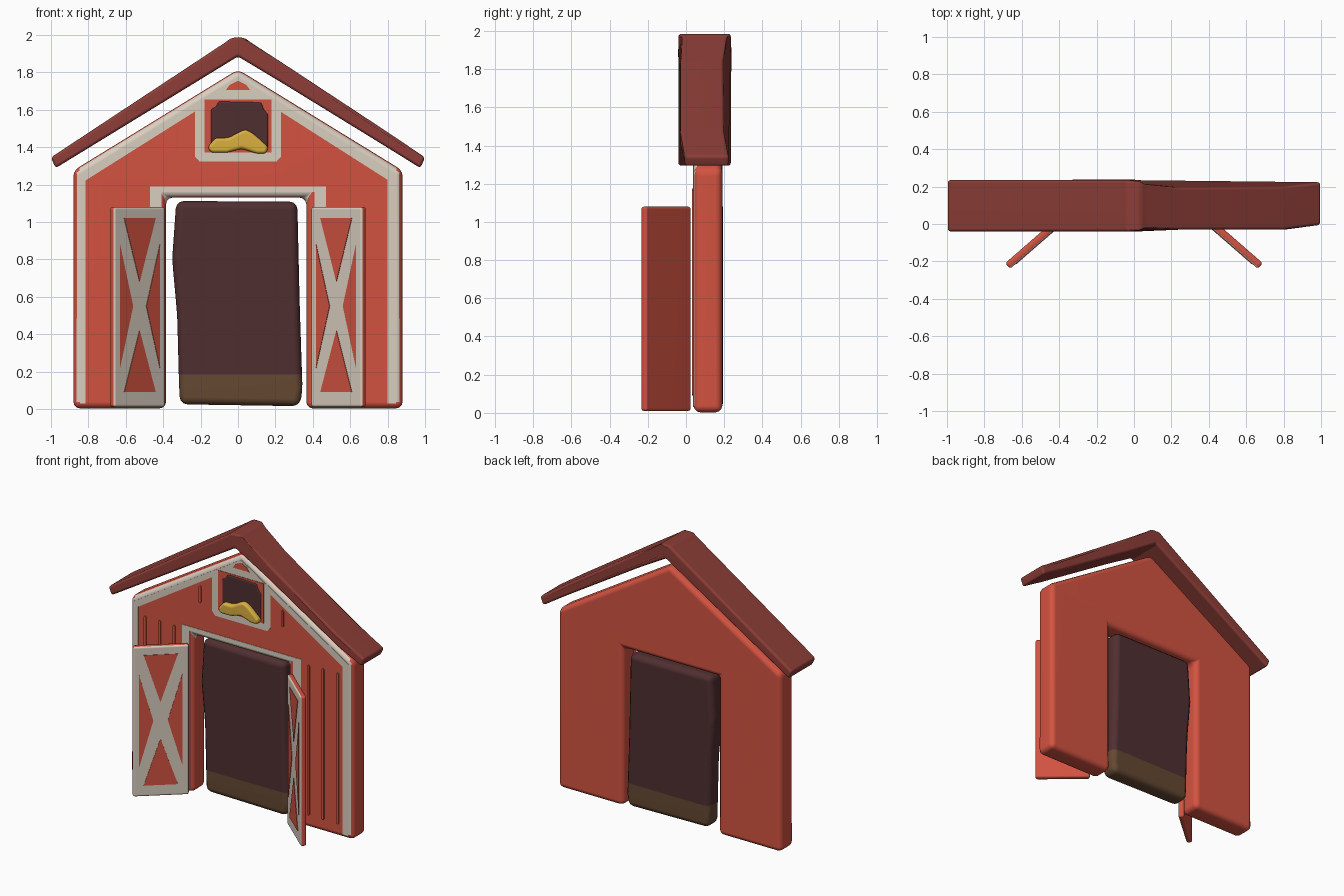
import bpy, bmesh, math
from mathutils import Matrix

cube = bpy.data.objects.get("Cube")
if cube:
    bpy.data.objects.remove(cube, do_unlink=True)


def material(name, rgb):
    m = bpy.data.materials.new(name)
    m.use_nodes = True
    colour = (*rgb, 1)
    m.diffuse_color = colour
    bsdf = m.node_tree.nodes["Principled BSDF"]
    bsdf.inputs["Base Color"].default_value = colour
    bsdf.inputs["Roughness"].default_value = 0.8
    return m


RED = material("barn red", (0.65, 0.086, 0.053))
ROOF = material("roof maroon", (0.265, 0.047, 0.038))
CREAM = material("cream trim", (0.70, 0.62, 0.53))
DARK = material("dark interior", (0.08, 0.028, 0.03))
EARTH = material("earth brown", (0.13, 0.065, 0.032))
STRAW = material("straw yellow", (0.70, 0.43, 0.05))


def prism(name, outline, y0, y1, mats, bevel=0.0, rule=None, shape=None,
          cut_z=None, matrix=None):
    """Extrude an (x, z) outline from y0 to y1, round it and colour it by rule."""
    bm = bmesh.new()
    front = [bm.verts.new((x, y0, z)) for x, z in outline]
    back = [bm.verts.new((x, y1, z)) for x, z in outline]
    bm.faces.new(front)
    bm.faces.new(back[::-1])
    n = len(outline)
    for i in range(n):
        j = (i + 1) % n
        bm.faces.new((front[j], front[i], back[i], back[j]))
    if shape:
        for v in bm.verts:
            shape(v.co)
    bmesh.ops.recalc_face_normals(bm, faces=bm.faces)
    if bevel:
        bmesh.ops.bevel(bm, geom=bm.edges[:], offset=bevel, segments=3,
                        profile=0.5, affect='EDGES', clamp_overlap=True)
    if cut_z is not None:
        bmesh.ops.bisect_plane(bm, geom=bm.verts[:] + bm.edges[:] + bm.faces[:],
                               plane_co=(0, 0, cut_z), plane_no=(0, 0, 1))
    bm.normal_update()
    if rule:
        for f in bm.faces:
            f.material_index = int(rule(f.normal, f.calc_center_median()))
    if matrix:
        bm.transform(matrix)
        bmesh.ops.recalc_face_normals(bm, faces=bm.faces)
    mesh = bpy.data.meshes.new(name)
    bm.to_mesh(mesh)
    bm.free()
    for m in mats:
        mesh.materials.append(m)
    ob = bpy.data.objects.new(name, mesh)
    bpy.context.collection.objects.link(ob)
    if bevel:
        bpy.ops.object.select_all(action='DESELECT')
        ob.select_set(True)
        bpy.context.view_layer.objects.active = ob
        bpy.ops.object.shade_smooth_by_angle(angle=math.radians(50))
        ob.modifiers.new("flat_face_normals", 'WEIGHTED_NORMAL').keep_sharp = True
    return ob


def mirrored(half):
    """Complete a right-hand outline with its left-hand reflection."""
    return half + [(-x, z) for x, z in reversed(half) if x != 0]


FRONT = 0.04  # front plane of the wall


def plate(name, outline, mat, layer=1):
    return prism(name, outline, FRONT - 0.003 * layer, FRONT + 0.002, [mat])


# Wall with doorway; its rounded front rim is cream except at jambs and base
def wall_rule(n, c):
    rim = -0.99 < n.y < -0.8
    lintel = -0.99 < n.y < -0.5 and abs(c.x) < 0.5
    jamb = abs(c.x) < 0.5 and c.z < 1.1
    return (rim or lintel) and c.z > 0.05 and not jamb


prism("barn_wall",
      [(0.365, 0.003), (0.88, 0.003), (0.88, 1.275), (0, 1.815), (-0.88, 1.275),
       (-0.88, 0.003), (-0.385, 0.003), (-0.385, 1.13), (0.365, 1.13)],
      FRONT, 0.19, [RED, CREAM], bevel=0.035, rule=wall_rule)

# Cream trim along the sides, gable and doorway
plate("edge_trim",
      mirrored([(0.80, 0.03), (0.846, 0.03), (0.846, 1.255), (0, 1.775)])
      + [(-0.815, 0.03), (-0.815, 1.222), (0, 1.735), (0.80, 1.225)], CREAM)
plate("doorway_trim",
      mirrored([(0.41, 0.035), (0.47, 0.035), (0.47, 1.19)])
      + mirrored([(0.41, 1.16)])[::-1], CREAM)

# Plank battens
for side in (-1, 1):
    for i, (x, low, high) in enumerate([(0.76, 0.1, 1.165), (0.645, 0.1, 1.165),
                                        (0.53, 0.1, 1.16), (0.325, 1.39, 1.495)]):
        w = 0.009
        plate(f"plank_batten_{'left' if side > 0 else 'right'}_{i + 1}",
              [(side * x - w, low), (side * x, low - w), (side * x + w, low),
               (side * x + w, high), (side * x, high + w), (side * x - w, high)],
              RED, 2.5)

# Loft window with frame, and the gable mark above it
plate("window_frame",
      mirrored([(0.205, 1.322), (0.23, 1.35), (0.23, 1.632), (0, 1.772)]),
      CREAM, 1.5)
plate("window_surround",
      mirrored([(0.18, 1.37), (0.18, 1.655)]), RED, 2.5)
plate("gable_mark",
      mirrored([(0.065, 1.705), (0.045, 1.732), (0, 1.755)]), RED, 2.5)
prism("loft_window",
      [(-0.145, 1.39), (0.16, 1.39), (0.162, 1.575), (0.14, 1.60), (0.125, 1.64),
       (-0.105, 1.645), (-0.12, 1.615), (-0.145, 1.605)],
      0.026, 0.06, [DARK], bevel=0.01)

# Straw spilling over the sill
prism("straw",
      [(-0.163, 1.40), (-0.145, 1.37), (-0.06, 1.37), (0.02, 1.392), (0.10, 1.365),
       (0.15, 1.365), (0.163, 1.40), (0.125, 1.435), (0.08, 1.475), (0.04, 1.495),
       (0.0, 1.478), (-0.05, 1.45), (-0.12, 1.45)],
      -0.005, 0.05, [STRAW], bevel=0.02)


# Roof chevron, with its left half shallower between the ridge and the eave
def roof_depth(co):
    if co.x > 0.05:
        t = min(abs(co.x - 0.5) / 0.45, 1.0)
        if co.y > 0:
            co.y = 0.19 + 0.035 * t ** 3
        else:
            co.y = -0.005 if co.x > 0.95 else -0.03


prism("roof",
      [(-0.975, 1.288), (-1.0, 1.345), (-0.06, 1.965), (-0.035, 1.985),
       (0.035, 1.985), (0.06, 1.965), (0.25, 1.842), (0.80, 1.48), (1.0, 1.345),
       (0.975, 1.288), (0.80, 1.397), (0.25, 1.735), (0, 1.885)],
      -0.04, 0.235, [ROOF], bevel=0.026, shape=roof_depth)

# Dark doorway filler with an earth strip at its foot
prism("doorway_interior",
      [(-0.31, 0.025), (0.33, 0.015), (0.345, 0.1), (0.33, 0.55), (0.317, 1.108),
       (-0.33, 1.112), (-0.352, 0.8), (-0.325, 0.5), (-0.315, 0.12)],
      0.065, 0.195, [DARK, EARTH], bevel=0.04, cut_z=0.185,
      rule=lambda n, c: c.z < 0.185)

# Open door leaves: cream faces with red panels that leave a cross brace
LEAF = 0.365
panels = {
    "top": [(0.072, 1.02), (0.295, 1.02), (0.186, 0.68)],
    "bottom": [(0.072, 0.09), (0.295, 0.09), (0.186, 0.42)],
    "outer": [(0.325, 0.88), (0.325, 0.22), (0.232, 0.55)],
    "inner": [(0.042, 0.88), (0.042, 0.22), (0.138, 0.55)],
}
for side, label in ((1, "left"), (-1, "right")):
    place = (Matrix.Diagonal((side, 1, 1, 1)) @ Matrix.Translation((0.40, 0.015, 0))
             @ Matrix.Rotation(math.radians(-41), 4, 'Z'))
    prism(f"door_leaf_{label}",
          [(0, 0.01), (LEAF, 0.01), (LEAF, 1.08), (0, 1.08)],
          -0.02, 0.02, [RED, CREAM], bevel=0.014, matrix=place,
          rule=lambda n, c: n.y < -0.6)
    for part, outline in panels.items():
        prism(f"door_panel_{part}_{label}", outline, -0.023, -0.018, [RED],
              matrix=place)
